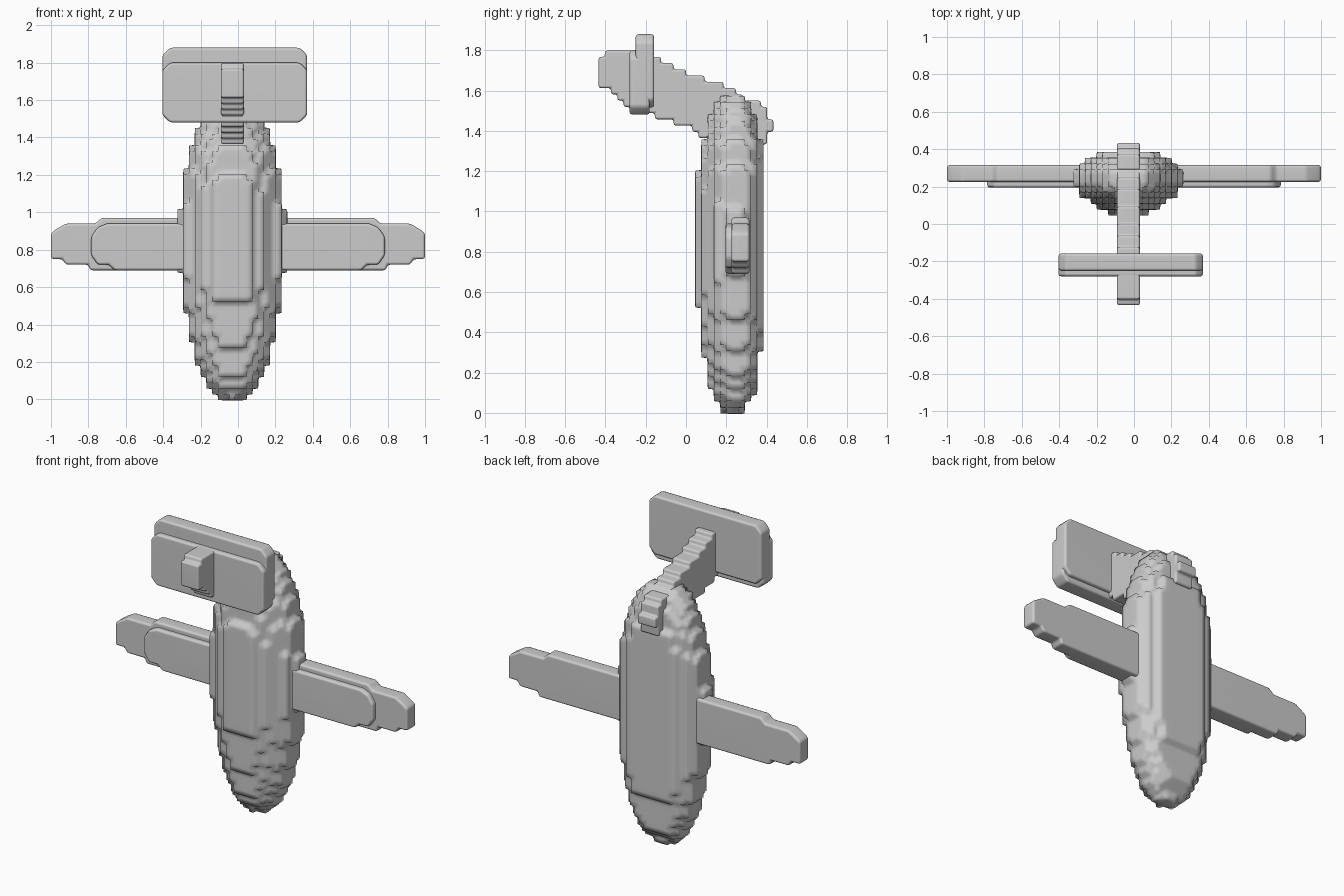
import bpy, bmesh, math
from mathutils import Vector

if "Cube" in bpy.data.objects:
    bpy.data.objects.remove(bpy.data.objects["Cube"])

STEP = 0.031      # size of the stepped blocks
CX = -0.03        # centre line of hull and tail


def add_object(name, bm):
    bmesh.ops.recalc_face_normals(bm, faces=bm.faces[:])
    me = bpy.data.meshes.new(name)
    bm.to_mesh(me)
    bm.free()
    ob = bpy.data.objects.new(name, me)
    bpy.context.collection.objects.link(ob)
    return ob


def interp(table, t, col=1):
    for a, b in zip(table, table[1:]):
        if t <= b[0]:
            f = max(0, (t - a[0]) / (b[0] - a[0]))
            return a[col] + f * (b[col] - a[col])
    return table[-1][col]


def prism(bm, outline, vec):
    face = bm.faces.new([bm.verts.new(p) for p in outline])
    ext = bmesh.ops.extrude_face_region(bm, geom=[face])
    bmesh.ops.translate(bm, vec=vec, verts=[v for v in ext["geom"]
                                            if isinstance(v, bmesh.types.BMVert)])


def soften(ob, width=0.014):
    m = ob.modifiers.new("chamfer", 'BEVEL')
    m.width = width
    m.segments = 2
    m.limit_method = 'ANGLE'
    for p in ob.data.polygons:
        p.use_smooth = True
    n = ob.modifiers.new("normals", 'WEIGHTED_NORMAL')
    n.keep_sharp = True


# Hull: lofted rings (height, half width, front depth, back depth)
rings = [(0.0, 0.06, 0.04, 0.04), (0.05, 0.11, 0.08, 0.08),
         (0.10, 0.145, 0.105, 0.11), (0.20, 0.19, 0.13, 0.13),
         (0.35, 0.23, 0.15, 0.145), (0.52, 0.26, 0.17, 0.145),
         (0.70, 0.28, 0.175, 0.145), (1.00, 0.28, 0.175, 0.145),
         (1.20, 0.255, 0.17, 0.145), (1.35, 0.22, 0.145, 0.14),
         (1.47, 0.185, 0.11, 0.11), (1.53, 0.15, 0.09, 0.085),
         (1.57, 0.09, 0.07, 0.07)]
half = [(0.36, -1), (0.62, -0.78), (0.82, -0.56), (0.95, -0.38), (1, -0.2),
        (1, 0.5), (0.88, 0.75), (0.62, 1)]
section = half + [(-x, y) for x, y in reversed(half)]
bm = bmesh.new()
loops = [[bm.verts.new((CX + x * w, 0.23 + y * (f if y < 0 else b), z))
          for x, y in section] for z, w, f, b in rings]
n = len(section)
for lo, hi in zip(loops, loops[1:]):
    for i in range(n):
        bm.faces.new((lo[i], lo[(i + 1) % n], hi[(i + 1) % n], hi[i]))
bm.faces.new(loops[0])
bm.faces.new(loops[-1])
hull = add_object("hull", bm)
m = hull.modifiers.new("blocks", 'REMESH')
m.mode = 'BLOCKS'
m.octree_depth = 6
m.scale = 1.57 / (64 * STEP)
m.use_remove_disconnected = False
m.use_smooth_shade = True
m = hull.modifiers.new("soften", 'SMOOTH')
m.factor = 0.5
m.iterations = 1

# Wings: full-length rear layer and shorter front layer, mirrored by side
long_half = [(0, 0.69), (0.79, 0.69), (0.80, 0.72), (0.92, 0.72), (0.94, 0.75),
             (1.0, 0.75), (1.0, 0.89), (0.97, 0.91), (0.92, 0.94),
             (0.76, 0.94), (0.73, 0.97), (0, 0.97)]
short_half = [(0, 0.69), (0.66, 0.69), (0.69, 0.72), (0.75, 0.72), (0.785, 0.77),
              (0.785, 0.87), (0.75, 0.92), (0.70, 0.94), (0, 0.94)]
for side, name in ((-1, "left_wing"), (1, "right_wing")):
    bm = bmesh.new()
    for outline, y0 in ((long_half, 0.225), (short_half, 0.195)):
        prism(bm, [(side * x, y0, z) for x, z in outline],
              Vector((0, 0.315 - y0 - (0.01 if y0 < 0.2 else 0), 0)))
    soften(add_object(name, bm))

# Tail fin: stepped side profile
top = [(-0.435, 1.75), (-0.39, 1.81), (-0.27, 1.81), (-0.16, 1.765),
       (0.0, 1.69), (0.20, 1.62), (0.30, 1.56), (0.37, 1.53), (0.435, 1.45)]
low = [(-0.435, 1.64), (-0.35, 1.565), (-0.27, 1.50), (-0.10, 1.46),
       (0.05, 1.40), (0.12, 1.34), (0.36, 1.31), (0.435, 1.41)]


def stairs(table):
    pts = []
    for i in range(28):
        y = -0.434 + i * STEP
        z = round(interp(table, y + STEP / 2) / STEP) * STEP
        if pts and abs(pts[-1][1] - z) < 1e-4:
            pts[-1] = (y + STEP, z)
        else:
            pts += [(y, z), (y + STEP, z)]
    return pts


bm = bmesh.new()
prism(bm, [(CX - 0.062, y, z) for y, z in stairs(top) + stairs(low)[::-1]],
      Vector((0.124, 0, 0)))
bmesh.ops.remove_doubles(bm, verts=bm.verts[:], dist=1e-4)
soften(add_object("tail_fin", bm), 0.012)

# Tailplane: two offset layers that give its slight lean
bm = bmesh.new()
for y0, y1, z0, z1, w, c in ((-0.28, -0.18, 1.48, 1.80, 0.387, 0.04),
                             (-0.25, -0.158, 1.515, 1.88, 0.387, 0.04)):
    pts = [(w - c, z0), (w, z0 + c), (w, z1 - c), (w - c, z1)]
    pts += [(-x, z) for x, z in reversed(pts)]
    prism(bm, [(CX + 0.013 + x, y0, z) for x, z in pts], Vector((0, y1 - y0, 0)))
soften(add_object("tailplane", bm))
